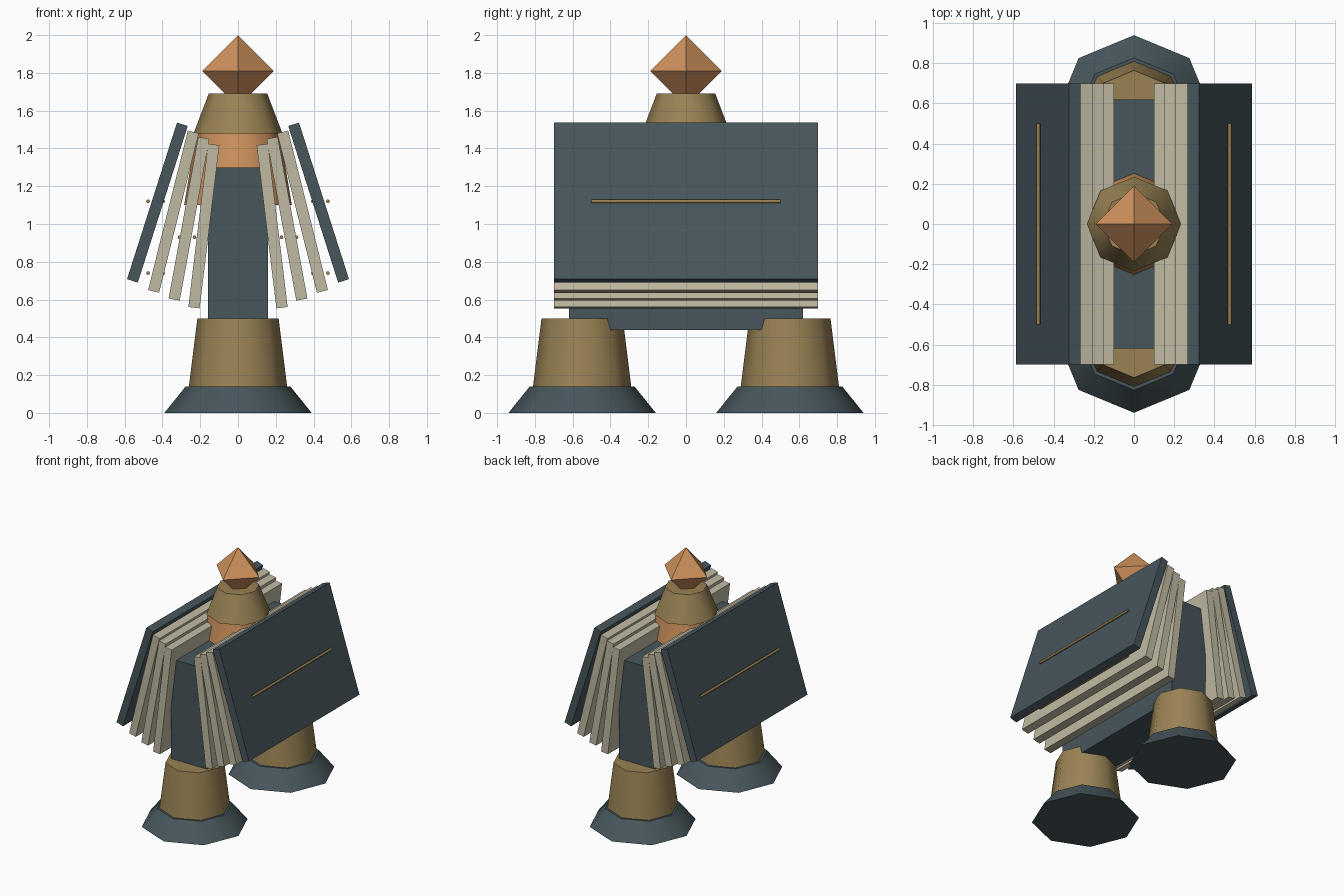
import bpy
from math import radians, sin, cos

cube = bpy.data.objects.get("Cube")
if cube:
    bpy.data.objects.remove(cube, do_unlink=True)


def material(name, rgb):
    mat = bpy.data.materials.new(name)
    mat.use_nodes = True
    mat.diffuse_color = (*rgb, 1)
    mat.node_tree.nodes["Principled BSDF"].inputs["Base Color"].default_value = (*rgb, 1)
    return mat


slate = material("slate", (0.063, 0.093, 0.105))
brass = material("brass", (0.32, 0.225, 0.09))
copper = material("copper", (0.62, 0.285, 0.108))
paper = material("paper", (0.53, 0.49, 0.36))


def finish(name, mat):
    ob = bpy.context.object
    ob.name = name
    ob.data.materials.append(mat)
    return ob


def box(name, mat, loc, size, tilt=0.0):
    bpy.ops.mesh.primitive_cube_add(size=1, location=loc, rotation=(0, tilt, 0))
    bpy.context.object.scale = size
    return finish(name, mat)


def frustum(name, mat, r_low, r_high, z_low, z_high, y=0.0):
    """Eight-sided tapered drum with softly shaded sides."""
    bpy.ops.mesh.primitive_cone_add(vertices=8, radius1=r_low, radius2=r_high,
                                    depth=z_high - z_low,
                                    location=(0, y, (z_low + z_high) / 2))
    bpy.ops.object.shade_smooth_by_angle(angle=radians(50))
    return finish(name, mat)


def rod(name, x, z):
    bpy.ops.mesh.primitive_cylinder_add(vertices=8, radius=0.01, depth=1.0,
                                        location=(x, 0, z),
                                        rotation=(radians(90), 0, 0))
    bpy.ops.object.shade_smooth_by_angle(angle=radians(50))
    return finish(name, brass)


# Central spine block
box("spine", slate, (0, 0, 0.87), (0.32, 1.24, 0.86))

# Feet and legs, front and back
for end, y in (("front", -0.55), ("back", 0.55)):
    frustum(end + "_foot", slate, 0.39, 0.277, 0, 0.14, y)
    frustum(end + "_leg", brass, 0.26, 0.215, 0.14, 0.5, y)

# Neck, collar and crowning gem
frustum("neck", copper, 0.285, 0.222, 1.1, 1.48)
frustum("collar", brass, 0.235, 0.155, 1.48, 1.69)
bpy.ops.mesh.primitive_cone_add(vertices=4, radius1=0.19, radius2=0, depth=0.19,
                                end_fill_type='NOTHING', location=(0, 0, 1.905))
finish("gem_top", copper)
bpy.ops.mesh.primitive_cone_add(vertices=4, radius1=0, radius2=0.19, depth=0.19,
                                end_fill_type='NOTHING', location=(0, 0, 1.715))
finish("gem_bottom", copper)

# Fanned leaves: name, material, bottom x, bottom z, tilt in degrees
leaves = (
    ("inner_page", paper, 0.233, 0.557, 6.9),
    ("middle_page", paper, 0.338, 0.600, 10.4),
    ("outer_page", paper, 0.447, 0.643, 14.0),
    ("cover", slate, 0.559, 0.699, 17.7),
)
length = 0.87
for side, s in (("left", 1), ("right", -1)):
    for name, mat, x, z, degrees in leaves:
        a = radians(degrees)
        centre = (s * (x - sin(a) * length / 2), 0, z + cos(a) * length / 2)
        box(f"{side}_{name}", mat, centre, (0.06, 1.4, length), -s * a)

    # Thin rods on both faces of the leaves
    for name, x, z in (("cover", 0.436, 1.12), ("outer_page", 0.436, 0.74),
                       ("middle_page", 0.27, 0.93)):
        for face, offset in (("outer", 0.04), ("inner", -0.04)):
            rod(f"{side}_{name}_{face}_rod", s * (x + offset), z)
